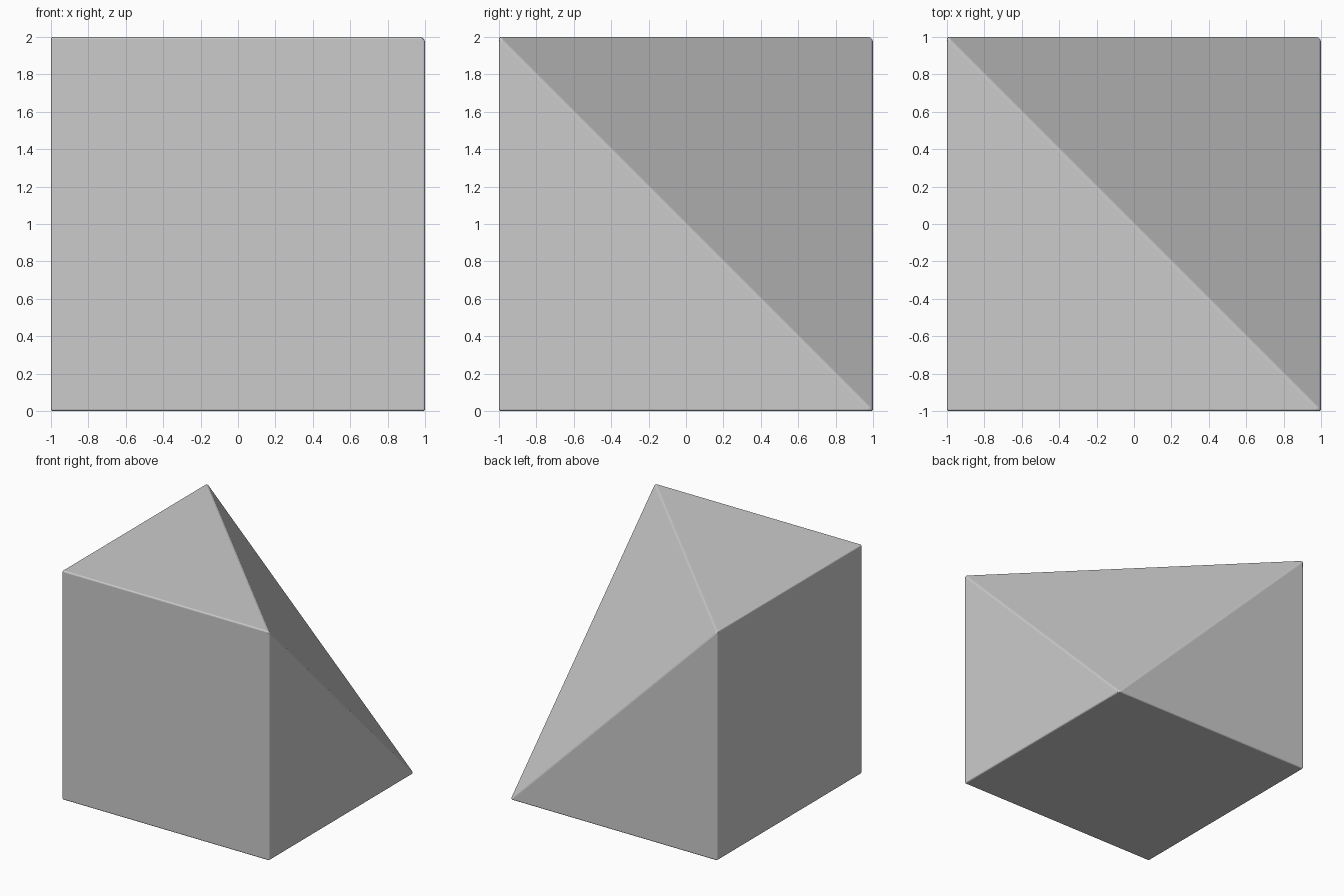
import bpy, bmesh, math
from mathutils import Vector

if "Cube" in bpy.data.objects:
    bpy.data.objects.remove(bpy.data.objects["Cube"])

# Cube standing on the ground
bm = bmesh.new()
bmesh.ops.create_cube(bm, size=2)
bmesh.ops.translate(bm, verts=bm.verts, vec=(0, 0, 1))

# Slice off the upper back right corner along three face diagonals
bmesh.ops.bisect_plane(bm, geom=bm.verts[:] + bm.edges[:] + bm.faces[:],
                       dist=1e-4, plane_co=Vector((1, -1, 2)),
                       plane_no=Vector((1, 1, 1)), clear_outer=True)
rim = [e for e in bm.edges if e.is_boundary]
bmesh.ops.holes_fill(bm, edges=rim, sides=0)
bmesh.ops.recalc_face_normals(bm, faces=bm.faces)

mesh = bpy.data.meshes.new("corner_cut_block")
bm.to_mesh(mesh)
bm.free()
block = bpy.data.objects.new("corner_cut_block", mesh)
bpy.context.collection.objects.link(block)

# Fine rounded edges
bevel = block.modifiers.new("edge_bevel", "BEVEL")
bevel.width = 0.012
bevel.segments = 3
bevel.limit_method = 'ANGLE'
bevel.angle_limit = math.radians(30)
